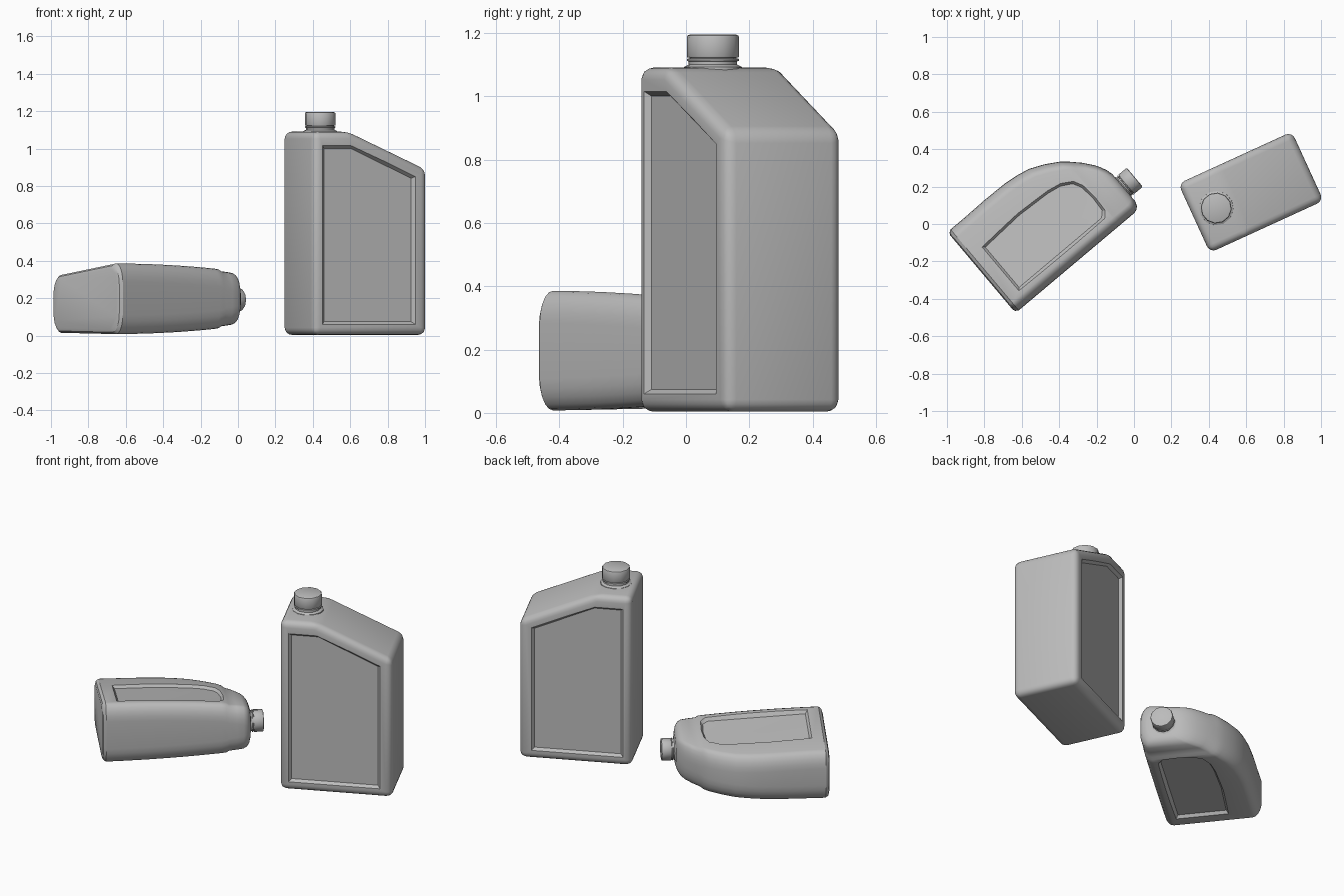
import bpy, bmesh, math
from mathutils import Matrix, Vector

cube = bpy.data.objects.get("Cube")
if cube:
    bpy.data.objects.remove(cube, do_unlink=True)

GREY = (0.5, 0.5, 0.5, 1)
plastic = bpy.data.materials.new("grey plastic")
plastic.use_nodes = True
plastic.diffuse_color = GREY
plastic.node_tree.nodes["Principled BSDF"].inputs["Base Color"].default_value = GREY


def make_object(name, bm, matrix):
    bmesh.ops.recalc_face_normals(bm, faces=bm.faces[:])
    mesh = bpy.data.meshes.new(name)
    bm.to_mesh(mesh)
    bm.free()
    mesh.materials.append(plastic)
    ob = bpy.data.objects.new(name, mesh)
    bpy.context.collection.objects.link(ob)
    ob.matrix_world = matrix
    return ob


def loft(rings, poke=False):
    """Skin a list of equal point rings and close both ends."""
    bm = bmesh.new()
    rows = [[bm.verts.new(p) for p in ring] for ring in rings]
    n = len(rows[0])
    for a, b in zip(rows, rows[1:]):
        for i in range(n):
            bm.faces.new((a[i], a[(i + 1) % n], b[(i + 1) % n], b[i]))
    ends = [bm.faces.new(rows[0]), bm.faces.new(rows[-1])]
    return bm, ends


def select_only(ob):
    bpy.ops.object.select_all(action='DESELECT')
    ob.select_set(True)
    bpy.context.view_layer.objects.active = ob


def smooth(ob, angle=32):
    select_only(ob)
    bpy.ops.object.shade_smooth_by_angle(angle=math.radians(angle))


def recess(body, outline, slope, surface):
    """Sink a sloped-wall panel into both broad sides of a bottle."""
    cu = (min(p[0] for p in outline) + max(p[0] for p in outline)) / 2
    cv = (min(p[1] for p in outline) + max(p[1] for p in outline)) / 2
    for side in (-1, 1):
        def place(u, v, off):
            return surface(u, v, off, side)
        rings = []
        for k, off in ((1, 0.018), (-1, -0.018)):
            rings.append([place(cu + (u - cu) * (1 + k * slope[0]),
                                cv + (v - cv) * (1 + k * slope[1]), off)
                          for u, v in outline])
        bm, ends = loft(rings)
        for face, off in zip(ends, (0.018, -0.018)):
            hub = bmesh.ops.poke(bm, faces=[face])["verts"][0]
            hub.co = place(cu, cv, off)
        cutter = make_object("panel_cutter", bm, body.matrix_world)
        cutter.hide_render = True
        bpy.context.view_layer.update()
        mod = body.modifiers.new("panel", 'BOOLEAN')
        mod.operation, mod.solver, mod.object = 'DIFFERENCE', 'EXACT', cutter
        select_only(body)
        bpy.ops.object.modifier_apply(modifier=mod.name)
        bpy.data.objects.remove(cutter, do_unlink=True)


def lathe(name, profile, matrix, sides=12):
    rings = [[(r * math.cos(math.tau * i / sides), r * math.sin(math.tau * i / sides), z)
              for i in range(sides)] for r, z in profile]
    bm, _ = loft(rings)
    smooth(make_object(name, bm, matrix), 40)


def neck_and_cap(prefix, matrix):
    lathe(prefix + "_neck", [(0.094, -0.02), (0.092, 0.002), (0.077, 0.01), (0.077, 0.02),
                             (0.083, 0.022), (0.083, 0.028), (0.074, 0.03), (0.074, 0.05)], matrix)
    lathe(prefix + "_cap", [(0.081, 0.032), (0.083, 0.036), (0.083, 0.096),
                            (0.08, 0.102), (0.073, 0.105)], matrix)


# Standing bottle: angular body with a sloping shoulder
HALF_L, HALF_W = 0.334, 0.203
stand = Matrix.Translation((0.625, 0.17, 0)) @ Matrix.Rotation(math.radians(24.6), 4, 'Z')
side_profile = [(-HALF_L, 0.004), (HALF_L, 0.004), (HALF_L, 0.89), (-0.12, 1.09), (-HALF_L, 1.09)]
bm, _ = loft([[(u, v, z) for u, z in side_profile] for v in (-HALF_W, HALF_W)])
bmesh.ops.bevel(bm, geom=bm.edges[:], offset=0.038, segments=4, profile=0.5, affect='EDGES')
standing = make_object("standing_bottle_body", bm, stand)
recess(standing, [(-0.283, 0.06), (0.262, 0.06), (0.262, 0.85), (-0.115, 1.015), (-0.283, 1.015)],
       (0.06, 0.03), lambda u, z, off, side: Vector((u, side * (HALF_W + off), z)))
smooth(standing)
neck_and_cap("standing_bottle", stand @ Matrix.Translation((-0.204, 0, 1.09)))

# Lying bottle: tapered body lofted along its length (s), straight at t = 0
lie = Matrix.Translation((-0.633, -0.476, 0)) @ Matrix.Rotation(math.radians(40.1), 4, 'Z')


def mid_height(t):
    return 0.2 - 0.06 * t


def half_depth(s, t):
    return 0.193 - 0.055 * s * s - 0.075 * t


def section(s, t0, t1, thin):
    ring = []
    rt, rh = 0.055, 0.1
    for start in range(4):
        for i in range(6):
            a = math.radians(90 * start + 18 * i)
            right, up = start in (0, 3), start in (0, 1)
            tc = t1 - rt if right else t0 + rt
            rim = half_depth(s, tc) - thin
            h = (rim - min(rh, rim)) * (1 if up else -1) + min(rh, rim) * math.sin(a)
            ring.append((s, tc + rt * math.cos(a), mid_height(tc) + h))
    return ring


stations = [(0, 0.025, 0.542, 0.025), (0.006, 0.01, 0.556, 0.01), (0.022, 0, 0.566, 0),
            (0.12, 0, 0.566, 0), (0.26, 0, 0.569, 0), (0.4, 0, 0.567, 0), (0.48, 0, 0.558, 0),
            (0.55, 0, 0.544, 0), (0.63, 0, 0.509, 0), (0.7, 0, 0.468, 0), (0.73, 0, 0.443, 0.001),
            (0.745, 0, 0.43, 0.01), (0.79, 0, 0.385, 0.011), (0.83, 0, 0.335, 0.013),
            (0.85, 0.006, 0.302, 0.02), (0.865, 0.02, 0.27, 0.034), (0.874, 0.045, 0.235, 0.055)]
bm, _ = loft([section(*row) for row in stations])
lying = make_object("lying_bottle_body", bm, lie)
recess(lying, [(0.09, 0.08), (0.69, 0.08), (0.72, 0.11), (0.725, 0.2), (0.715, 0.29), (0.69, 0.34),
               (0.63, 0.375), (0.55, 0.39), (0.35, 0.4), (0.09, 0.385)],
       (0.04, 0.08),
       lambda s, t, off, side: Vector((s, t, mid_height(t) + side * (half_depth(s, t) + off))))
smooth(lying)
neck_and_cap("lying_bottle", lie @ Matrix.Translation((0.871, 0.145, mid_height(0.145)))
             @ Matrix.Rotation(math.pi / 2, 4, 'Y') @ Matrix.Scale(0.8, 4))
